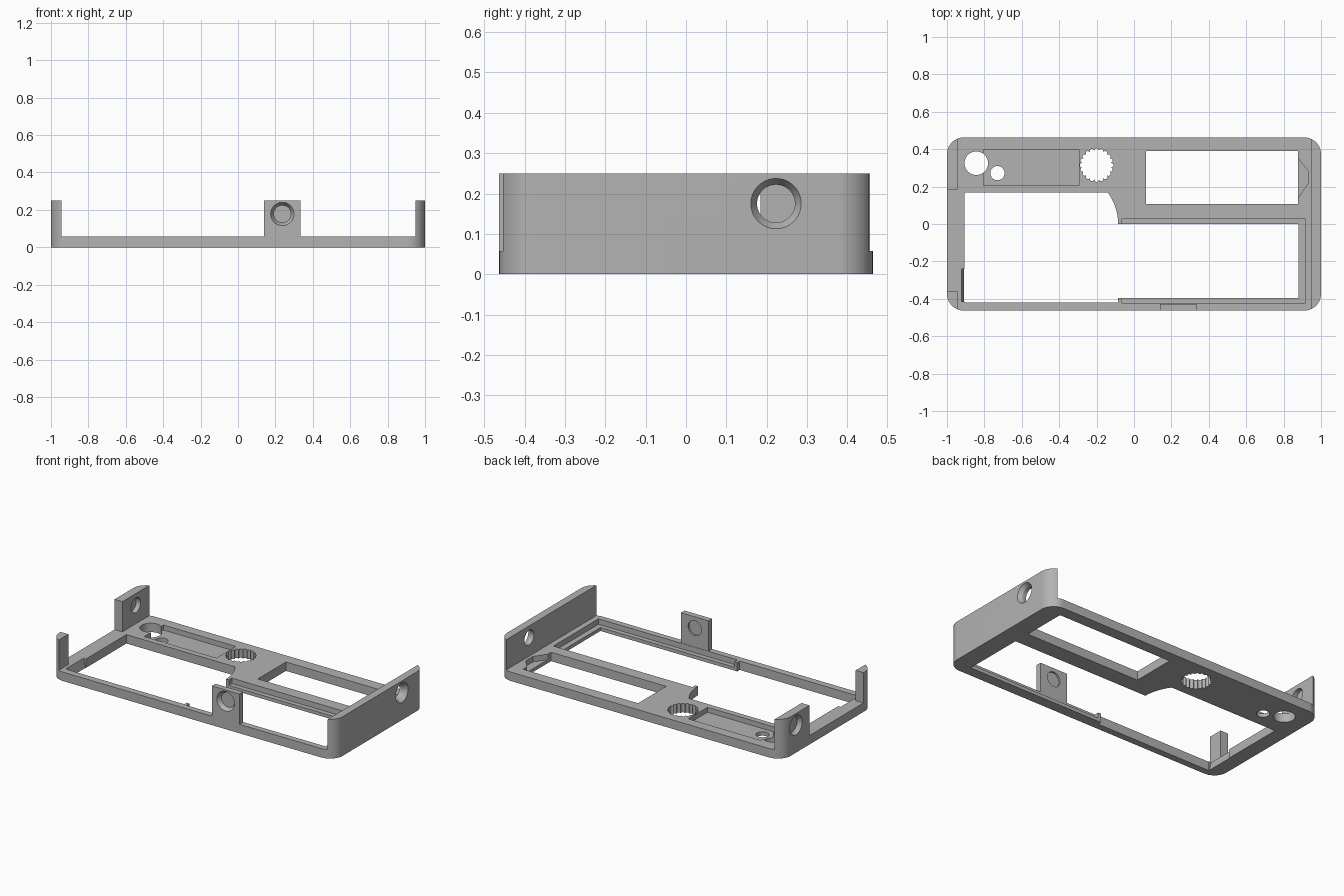
import bpy, bmesh
from math import sin, cos, pi, radians
from mathutils import Vector

cube = bpy.data.objects.get("Cube")
if cube:
    bpy.data.objects.remove(cube, do_unlink=True)

PLATE, TALL, HALF_Y, CORNER = 0.057, 0.25, 0.463, 0.09
OVER = 0.5          # cutters run past the surface by this height

grey = bpy.data.materials.new("mid grey")
grey.use_nodes = True
colour = (0.45, 0.45, 0.45, 1)
grey.diffuse_color = colour
grey.node_tree.nodes["Principled BSDF"].inputs["Base Color"].default_value = colour


def make(name, bm):
    bmesh.ops.recalc_face_normals(bm, faces=bm.faces)
    mesh = bpy.data.meshes.new(name)
    bm.to_mesh(mesh)
    bm.free()
    mesh.materials.append(grey)
    obj = bpy.data.objects.new(name, mesh)
    bpy.context.collection.objects.link(obj)
    return obj


def prism(name, outline, z0, z1):
    bm = bmesh.new()
    face = bm.faces.new([bm.verts.new((x, y, z0)) for x, y in outline])
    new = bmesh.ops.extrude_face_region(bm, geom=[face])["geom"]
    bmesh.ops.translate(bm, vec=(0, 0, z1 - z0),
                        verts=[v for v in new if isinstance(v, bmesh.types.BMVert)])
    return make(name, bm)


def rect(x0, x1, y0, y1):
    return [(x0, y0), (x1, y0), (x1, y1), (x0, y1)]


def arc(cx, cy, r, a0, a1, n):
    angles = [radians(a0 + (a1 - a0) * i / n) for i in range(n + 1)]
    return [(cx + r * cos(a), cy + r * sin(a)) for a in angles]


def circle(cx, cy, r, n=48):
    return arc(cx, cy, r, 0, 360, n)[:-1]


def cone(name, centre, axis, r_back, r_front, length):
    bm = bmesh.new()
    bmesh.ops.create_cone(bm, cap_ends=True, segments=48, radius1=r_back,
                          radius2=r_front, depth=length)
    obj = make(name, bm)
    turn = Vector(axis).to_track_quat("Z", "Y").to_matrix().to_4x4()
    obj.data.transform(turn)
    obj.data.transform(turn.Translation(Vector(centre)))
    return obj


def cut(target, cutter):
    cutter.hide_render = True
    mod = target.modifiers.new("cut", "BOOLEAN")
    mod.operation, mod.solver, mod.object = "DIFFERENCE", "EXACT", cutter
    bpy.context.view_layer.objects.active = target
    bpy.ops.object.modifier_apply(modifier=mod.name)
    bpy.data.objects.remove(cutter, do_unlink=True)


def through(outline):
    cut(frame, prism("opening_cutter", outline, -OVER, OVER))


def pocket(outline, floor):
    cut(frame, prism("pocket_cutter", outline, floor, PLATE + 0.01))


def screw_hole(surface, axis):
    # countersink on the outer face, then a straight bore
    surface, axis = Vector(surface), Vector(axis)
    cut(frame, cone("bore_cutter", surface, axis, 0.047, 0.047, 0.2))
    cut(frame, cone("countersink_cutter", surface - axis * 0.012, axis, 0.047, 0.063, 0.026))


# Rounded body at full wall height
cx, cy = 1 - CORNER, HALF_Y - CORNER
outline = []
for sx, sy, start in ((1, 1, 0), (-1, 1, 90), (-1, -1, 180), (1, -1, 270)):
    outline += arc(sx * cx, sy * cy, CORNER, start, start + 90, 14)
frame = prism("frame", outline, 0, TALL)

# Lower the middle to plate height, leaving end walls, corner post and front tab
cut(frame, prism("wall_cutter", [
    (-0.945, -0.6), (0.14, -0.6), (0.14, -0.427), (0.335, -0.427), (0.335, -0.6),
    (0.95, -0.6), (0.95, 0.6), (-0.945, 0.6), (-0.945, 0.185), (-1.1, 0.185),
    (-1.1, -0.36), (-0.945, -0.36)], PLATE, OVER))

# Recessed ledge around the front opening
pocket(rect(-0.065, 0.915, -0.425, 0.03), 0.022)

# Large front opening with a curved inner corner
through([(-0.905, -0.42), (-0.085, -0.42), (-0.085, -0.395), (0.88, -0.395), (0.88, 0)]
        + arc(-0.37, 0, 0.285, 0, 36, 10) + [(-0.905, 0.168)])

# Rear window and the angled relief beside it
pocket([(0.85, 0.35), (0.877, 0.35), (0.93, 0.285), (0.93, 0.215),
        (0.877, 0.14), (0.85, 0.14)], 0.022)
through(rect(0.065, 0.877, 0.107, 0.39))

# Rear pocket with two round holes
pocket(rect(-0.805, -0.295, 0.205, 0.398), 0.025)
through(circle(-0.843, 0.325, 0.063))
through(circle(-0.73, 0.272, 0.038))

# Scalloped knob hole
teeth, steps = 20, 6
scallops = []
for i in range(teeth * steps):
    a = 2 * pi * i / (teeth * steps)
    r = 0.079 + 0.011 * abs(cos(a * teeth / 2)) ** 0.7
    scallops.append((-0.2 + r * cos(a), 0.315 + r * sin(a)))
through(scallops)

# Sloped notch on the inside of the left rail
notch = prism("notch_cutter", rect(-0.925, -0.89, -0.415, -0.24), 0, PLATE + 0.01)
for v in notch.data.vertices:
    if v.co.z < 0.01 and v.co.x < -0.9:
        v.co.x = -0.908
cut(frame, notch)

# Screw holes in the two end walls and the front tab
screw_hole((1, 0.223, 0.175), (1, 0, 0))
screw_hole((-1, 0.32, 0.175), (-1, 0, 0))
screw_hole((0.237, -HALF_Y, 0.178), (0, -1, 0))

# Smooth the round surfaces, keep the edges crisp
bpy.ops.object.select_all(action="DESELECT")
frame.select_set(True)
bpy.context.view_layer.objects.active = frame
bpy.ops.object.shade_smooth_by_angle(angle=radians(25))
